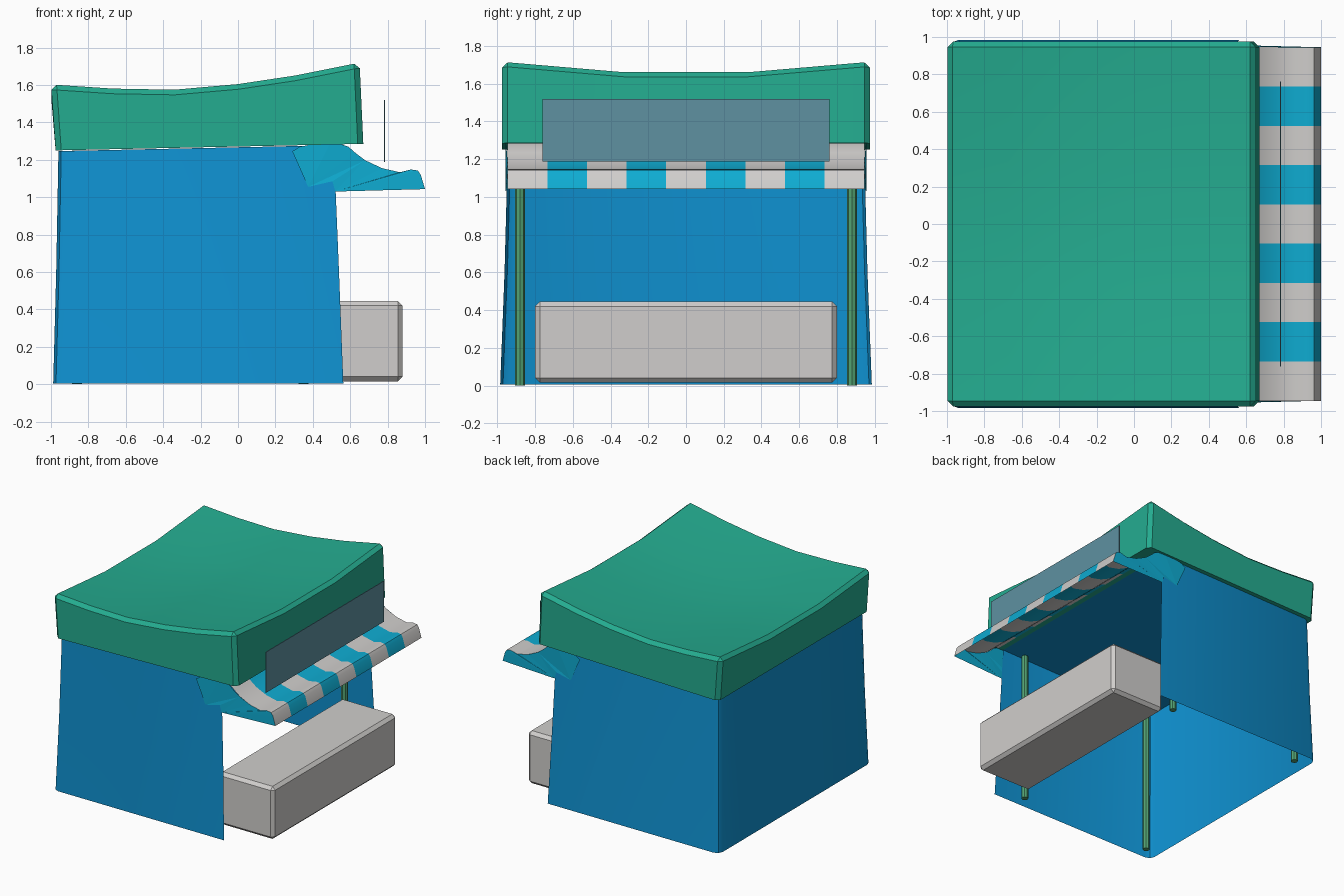
import bpy, bmesh, math

if "Cube" in bpy.data.objects:
    bpy.data.objects.remove(bpy.data.objects["Cube"])

def material(name, rgb):
    m = bpy.data.materials.new(name)
    lin = [((c / 255 + 0.055) / 1.055) ** 2.4 for c in rgb]
    m.diffuse_color = (*lin, 1)
    m.use_nodes = True
    m.node_tree.nodes["Principled BSDF"].inputs["Base Color"].default_value = m.diffuse_color
    return m

GREEN = material("roof green", (36, 172, 144))
BLUE = material("cloth blue", (15, 146, 210))
CYAN = material("stripe cyan", (14, 172, 210))
WHITE = material("pale grey", (208, 206, 204))
POST = material("post green", (84, 164, 116))
SLATE = material("sign slate", (94, 145, 161))

def finish(name, bm, mats, smooth=None):
    me = bpy.data.meshes.new(name)
    bm.to_mesh(me)
    bm.free()
    ob = bpy.data.objects.new(name, me)
    bpy.context.collection.objects.link(ob)
    for m in mats:
        me.materials.append(m)
    if smooth:
        bpy.context.view_layer.objects.active = ob
        ob.select_set(True)
        bpy.ops.object.shade_smooth_by_angle(angle=math.radians(smooth))
        ob.select_set(False)
    return ob

def box(name, lo, hi, mat, bevel=0):
    bm = bmesh.new()
    bmesh.ops.create_cube(bm, size=1)
    for v in bm.verts:
        for i in range(3):
            v.co[i] = hi[i] if v.co[i] > 0 else lo[i]
    if bevel:
        bmesh.ops.bevel(bm, geom=bm.edges[:], offset=bevel, segments=1, affect='EDGES')
    return finish(name, bm, [mat])

def under_roof(x):
    return 1.25 + (x + 0.975) / 1.645 * 0.035

# Roof: sagging top grid, slightly tilted sides, chamfered edges
bm = bmesh.new()
xs = [(-1.0, 1.605), (-0.67, 1.583), (-0.34, 1.577), (0, 1.607), (0.3, 1.652), (0.65, 1.722)]
ys = [-0.975, -0.33, 0.33, 0.975]
grid = [[bm.verts.new((x, y, z - (0.055 if abs(y) < 0.5 else 0))) for y in ys] for x, z in xs]
for i in range(len(xs) - 1):
    for j in range(3):
        bm.faces.new((grid[i][j], grid[i + 1][j], grid[i + 1][j + 1], grid[i][j + 1]))
rim = ([g[0] for g in grid] + grid[-1][1:] + [g[-1] for g in grid[-2::-1]] + grid[0][-2:0:-1])
low = []
for v in rim:
    x = -0.975 + (v.co.x + 1) / 1.65 * 1.645
    low.append(bm.verts.new((x, v.co.y, under_roof(x))))
for i in range(len(rim)):
    k = (i + 1) % len(rim)
    bm.faces.new((rim[k], rim[i], low[i], low[k]))
bm.faces.new(low[::-1])
bmesh.ops.recalc_face_normals(bm, faces=bm.faces[:])
sharp = [e for e in bm.edges if e.calc_face_angle(0) > 0.7
         and not (e.verts[0] in low and e.verts[1] in low)]
bmesh.ops.bevel(bm, geom=sharp, offset=0.03, segments=1, affect='EDGES')
finish("roof", bm, [GREEN], 25)

# Cloth walls: three-sided tapering sheet, open towards +x, with a cloth ceiling
bm = bmesh.new()
def ring(front, back, side, z):
    c = 0.05
    half = [(front, -side), (back + c, -side), (back + c * 0.3, -side + c * 0.3), (back, -side + c)]
    pts = half + [(x, -y) for x, y in reversed(half)]
    return [bm.verts.new((x, y, z if z < 1.2 else under_roof(x) - 0.004)) for x, y in pts]
rings = [ring(0.563, -0.988, 0.985, 0.005), ring(0.54, -0.972, 0.962, 0.6), ring(0.512, -0.96, 0.944, 1.26)]
for a, b in zip(rings, rings[1:]):
    for i in range(len(a) - 1):
        bm.faces.new((a[i + 1], a[i], b[i], b[i + 1]))
bm.faces.new(rings[-1])
finish("cloth_walls", bm, [BLUE], 35)

# Four posts
for x in (-0.86, 0.35):
    for y in (-0.88, 0.88):
        bm = bmesh.new()
        bmesh.ops.create_cone(bm, cap_ends=True, segments=8, radius1=0.027, radius2=0.027, depth=1.25)
        bmesh.ops.translate(bm, verts=bm.verts[:], vec=(x, y, 0.625))
        finish("post", bm, [POST], 30)

# Striped awning: one profile swept across nine stripes
profile = [(0.5, 1.3), (0.59, 1.27), (0.63, 1.235), (0.68, 1.197), (0.77, 1.155), (0.866, 1.133),
           (0.925, 1.148), (0.962, 1.142), (0.977, 1.12), (1.0, 1.043)]
bm = bmesh.new()
cols = [[bm.verts.new((x, -0.945 + 0.21 * i, z)) for x, z in profile] for i in range(10)]
for i in range(9):
    for j in range(len(profile) - 1):
        f = bm.faces.new((cols[i][j], cols[i][j + 1], cols[i + 1][j + 1], cols[i + 1][j]))
        f.material_index = i % 2
finish("awning", bm, [WHITE, CYAN], 40)

# Awning side flaps
flap = profile + [(0.52, 1.03), (0.505, 1.085), (0.375, 1.055), (0.29, 1.245), (0.33, 1.27)]
for s in (-1, 1):
    bm = bmesh.new()
    # flaps lean out a little to lie over the walls
    vs = [bm.verts.new((x, s * (0.945 + 0.012 * min(1, max(0, (0.7 - x) / 0.18))), z)) for x, z in flap]
    f = bm.faces.new(vs[::s])
    bmesh.ops.triangulate(bm, faces=[f])
    finish("awning_flap", bm, [CYAN])

# Counter and sign board
box("counter", (0.38, -0.8, 0.015), (0.88, 0.8, 0.445), WHITE, 0.025)
box("sign_board", (0.781, -0.762, 1.187), (0.787, 0.762, 1.52), SLATE)
